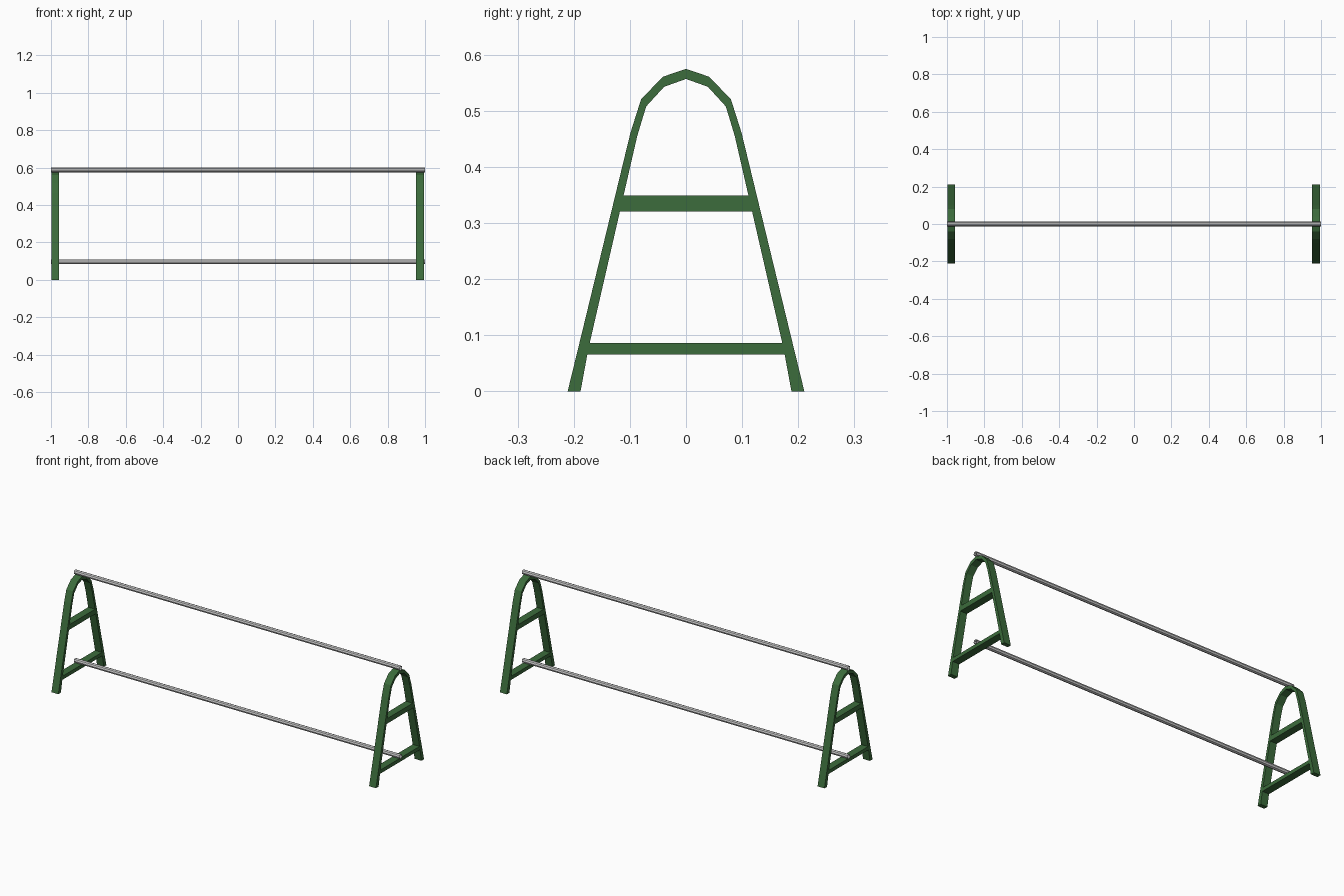
import bpy, bmesh, math

if "Cube" in bpy.data.objects:
    bpy.data.objects.remove(bpy.data.objects["Cube"])

green = bpy.data.materials.new("green_paint")
green.diffuse_color = (0.045, 0.15, 0.045, 1)
green.use_nodes = True
green.node_tree.nodes["Principled BSDF"].inputs["Base Color"].default_value = green.diffuse_color

# Half profiles (y, z) of the A-shaped end frame, foot to crown
OUTER = [(0.211, 0), (0.19, 0.086), (0.099, 0.461), (0.08, 0.521), (0.041, 0.561), (0, 0.575)]
INNER = [(0.188, 0), (0.174, 0.076), (0.087, 0.455), (0.071, 0.508), (0.039, 0.543), (0, 0.557)]


def finish(name, bm, mat=None):
    bmesh.ops.recalc_face_normals(bm, faces=bm.faces)
    me = bpy.data.meshes.new(name)
    bm.to_mesh(me)
    bm.free()
    ob = bpy.data.objects.new(name, me)
    if mat:
        me.materials.append(mat)
    bpy.context.collection.objects.link(ob)
    return ob


def mirrored(half):
    return half + [(-y, z) for y, z in reversed(half[:-1])]


def strip(name, outer, inner, x0, x1):
    """Closed band between two (y, z) paths, extruded from x0 to x1."""
    bm = bmesh.new()
    rings = [[bm.verts.new((x, *p)) for x, p in ((x0, o), (x1, o), (x1, i), (x0, i))]
             for o, i in zip(outer, inner)]
    for a, b in zip(rings, rings[1:]):
        for k in range(4):
            n = (k + 1) % 4
            bm.faces.new((a[k], a[n], b[n], b[k]))
    bm.faces.new(rings[0])
    bm.faces.new(rings[-1])
    return finish(name, bm, green)


def rail(name, z, r=0.0125, sides=8):
    """Open-ended tube along x."""
    bm = bmesh.new()
    ends = [[bm.verts.new((x, r * math.cos(t), z + r * math.sin(t)))
             for t in (2 * math.pi * k / sides for k in range(sides))] for x in (-1, 1)]
    for k in range(sides):
        n = (k + 1) % sides
        bm.faces.new((ends[0][k], ends[0][n], ends[1][n], ends[1][k]))
    return finish(name, bm)


# End frames with two crossbars each
for side, x0, x1 in (("left", -0.998, -0.956), ("right", 0.953, 0.995)):
    strip(side + "_frame", mirrored(OUTER), mirrored(INNER), x0, x1)
    for bar, zt, yt, zb, yb in (("upper", 0.349, 0.112, 0.321, 0.118),
                                ("lower", 0.086, 0.173, 0.066, 0.177)):
        strip(f"{side}_{bar}_crossbar", [(-yt, zt), (yt, zt)], [(-yb, zb), (yb, zb)], x0, x1)

# Long rails resting on the crowns and the lower crossbars
rail("top_rail", 0.5875)
rail("bottom_rail", 0.0965)
